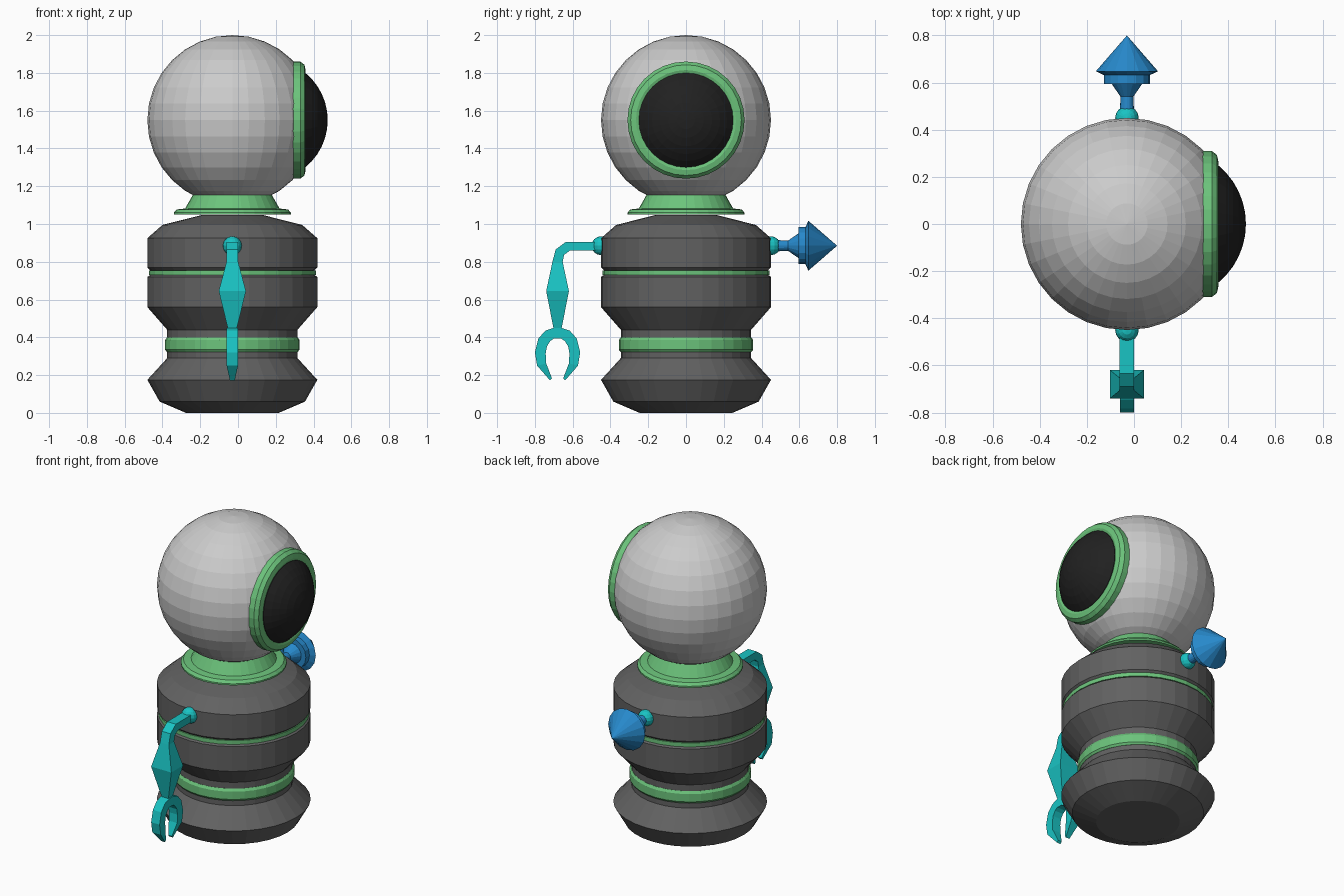
import bpy, bmesh
from math import sin, cos, pi, asin
from mathutils import Vector

if "Cube" in bpy.data.objects:
    bpy.data.objects.remove(bpy.data.objects["Cube"])

CX = -0.03  # body axis
ARM_Z = 0.885


def material(name, rgb):
    m = bpy.data.materials.new(name)
    m.diffuse_color = (*rgb, 1)
    m.use_nodes = True
    m.node_tree.nodes["Principled BSDF"].inputs["Base Color"].default_value = m.diffuse_color
    return m


GREY = material("light_grey", (0.55, 0.55, 0.55))
DARK = material("dark_grey", (0.12, 0.12, 0.12))
BLACK = material("black", (0.015, 0.015, 0.015))
GREEN = material("green", (0.15, 0.55, 0.2))
TEAL = material("teal", (0.01, 0.55, 0.55))
BLUE = material("blue", (0.02, 0.25, 0.6))


def finish(bm, name, mat):
    bmesh.ops.recalc_face_normals(bm, faces=bm.faces)
    me = bpy.data.meshes.new(name)
    bm.to_mesh(me)
    bm.free()
    me.materials.append(mat)
    ob = bpy.data.objects.new(name, me)
    bpy.context.collection.objects.link(ob)
    return ob


def lathe(name, profile, mat, axis="Z", origin=(CX, 0, 0), n=32, loop=False):
    """Revolve (radius, height) points around an axis through origin."""
    bm = bmesh.new()
    o = Vector(origin)
    rings = []
    for r, h in profile:
        ring = []
        for i in range(1 if r == 0 else n):
            a, b = r * cos(2 * pi * i / n), r * sin(2 * pi * i / n)
            p = {"X": (h, a, b), "Y": (a, h, b), "Z": (a, b, h)}[axis]
            ring.append(bm.verts.new(o + Vector(p)))
        rings.append(ring)
    pairs = list(zip(rings, rings[1:]))
    if loop:
        pairs.append((rings[-1], rings[0]))
    for A, B in pairs:
        for i in range(n):
            j = (i + 1) % n
            q = [A[i % len(A)], A[j % len(A)], B[j % len(B)], B[i % len(B)]]
            bm.faces.new(list(dict.fromkeys(q)))
    return finish(bm, name, mat)


def sections(name, quads, mat):
    """Skin a chain of four-cornered sections and cap both ends."""
    bm = bmesh.new()
    loops = [[bm.verts.new(p) for p in q] for q in quads]
    for A, B in zip(loops, loops[1:]):
        for i in range(4):
            j = (i + 1) % 4
            bm.faces.new((A[i], A[j], B[j], B[i]))
    bm.faces.new(loops[0])
    bm.faces.new(loops[-1])
    return finish(bm, name, mat)


def section(a, b, hx):
    """Rectangle spanning yz points a and b, with half width hx in x."""
    return [(CX - hx, *a), (CX + hx, *a), (CX + hx, *b), (CX - hx, *b)]


def ball(name, loc, r, mat, seg, rings):
    bm = bmesh.new()
    bmesh.ops.create_uvsphere(bm, u_segments=seg, v_segments=rings, radius=r)
    bmesh.ops.translate(bm, vec=loc, verts=bm.verts)
    return finish(bm, name, mat)


# body with waist and groove
lathe("body", [(0, 0), (0.245, 0), (0.385, 0.06), (0.45, 0.175), (0.345, 0.29),
               (0.345, 0.44), (0.45, 0.56), (0.45, 0.72), (0.435, 0.73),
               (0.435, 0.755), (0.45, 0.77), (0.45, 0.925), (0.37, 0.995),
               (0.16, 1.048), (0, 1.048)], DARK)

# green bands
lathe("chest_band", [(0.41, 0.73), (0.442, 0.73), (0.442, 0.755), (0.41, 0.755)],
      GREEN, loop=True)
lathe("waist_band", [(0.32, 0.322), (0.346, 0.322), (0.356, 0.335), (0.356, 0.385),
                     (0.346, 0.4), (0.32, 0.4)], GREEN, loop=True)

# neck with flange
lathe("neck", [(0, 1.05), (0.31, 1.05), (0.31, 1.06), (0.295, 1.077), (0.25, 1.082),
               (0.2, 1.17), (0, 1.17)], GREEN)

# head
ball("head", (CX, 0, 1.55), 0.45, GREY, 32, 16)

# eye rim and domed lens
EYE = (0, 0, 1.55)
lathe("eye_rim", [(0.31, 0.29), (0.31, 0.33), (0.293, 0.352), (0.265, 0.358),
                  (0.24, 0.35), (0.24, 0.29)], GREEN, "X", EYE, loop=True)
R = 0.323
amax = asin(0.25 / R)
dome = [(R * sin(amax * i / 6), 0.475 - R + R * cos(amax * i / 6)) for i in range(7)]
lathe("eye_lens", dome + [(0.25, 0.32), (0, 0.32)], BLACK, "X", EYE)

# shoulder balls
for side, s in (("front", -1), ("back", 1)):
    ball(side + "_shoulder", (CX, s * 0.45, ARM_Z), 0.05, TEAL, 16, 8)

# bent arm with diamond forearm
AY = -0.68
sections("claw_arm", [
    section((-0.45, 0.906), (-0.45, 0.859), 0.031),
    section((-0.635, 0.906), (-0.615, 0.859), 0.031),
    section((-0.69, 0.865), (-0.645, 0.837), 0.031),
    section((AY - 0.027, 0.8), (AY + 0.027, 0.8), 0.031),
    section((AY - 0.06, 0.645), (AY + 0.06, 0.645), 0.072),
    section((AY - 0.02, 0.44), (AY + 0.02, 0.44), 0.022)], TEAL)

# claw: half a hook mirrored to both sides
hook = [((0.02, 0.45), (0.018, 0.394), 0.03), ((0.065, 0.435), (0.038, 0.381), 0.03),
        ((0.102, 0.393), (0.056, 0.353), 0.03), ((0.12, 0.32), (0.063, 0.315), 0.03),
        ((0.108, 0.25), (0.06, 0.262), 0.03), ((0.04, 0.172), (0.03, 0.184), 0.013)]
chain = [(s, h) for s, hs in ((-1, hook[::-1]), (1, hook)) for h in hs]
sections("claw", [section((AY + s * o[0], o[1]), (AY + s * i[0], i[1]), hx)
                  for s, (o, i, hx) in chain], TEAL)

# pointed tool arm
lathe("pointed_tool", [(0, 0.46), (0.031, 0.46), (0.027, 0.54), (0.065, 0.595),
                       (0.098, 0.595), (0.098, 0.632), (0.132, 0.648), (0, 0.8)],
      BLUE, "Y", (CX, 0, ARM_Z), n=16)
